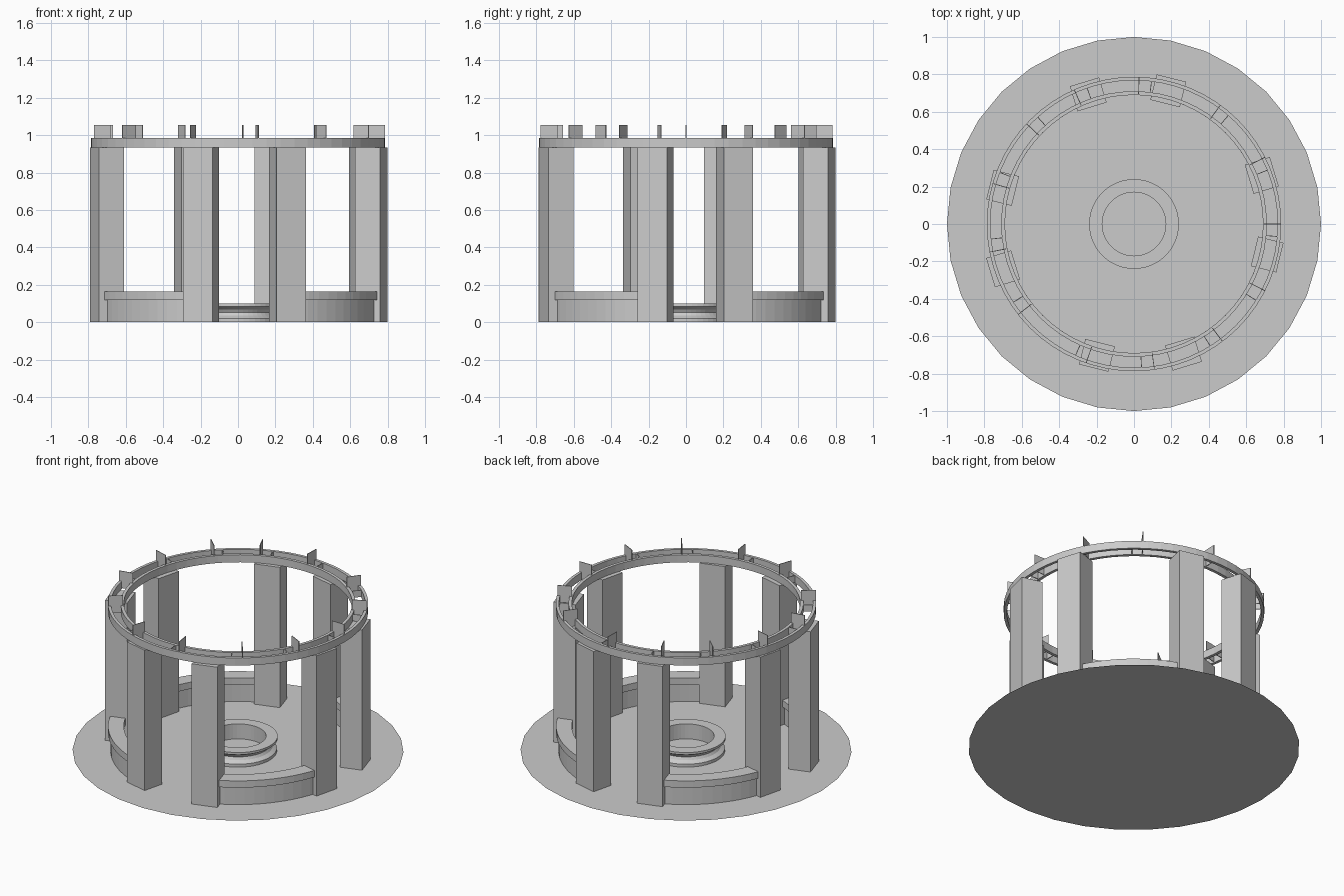
import bpy, bmesh
from math import sin, cos, pi, radians, atan2
from mathutils import Matrix, Vector

cube = bpy.data.objects.get("Cube")
if cube:
    bpy.data.objects.remove(cube, do_unlink=True)

grey = bpy.data.materials.new("plain_grey")
grey.use_nodes = True
tone = (0.6, 0.6, 0.6, 1)
grey.diffuse_color = tone
grey.node_tree.nodes["Principled BSDF"].inputs["Base Color"].default_value = tone


def finish(name, bm):
    """Turn a bmesh into a grey object."""
    mesh = bpy.data.meshes.new(name)
    bm.to_mesh(mesh)
    bm.free()
    mesh.materials.append(grey)
    obj = bpy.data.objects.new(name, mesh)
    bpy.context.collection.objects.link(obj)
    return obj


def box(name, size, centre, turn):
    bm = bmesh.new()
    bmesh.ops.create_cube(bm, size=1)
    place = Matrix.Translation(centre) @ Matrix.Rotation(turn, 4, "Z")
    bm.transform(place @ Matrix.Diagonal((*size, 1)))
    return finish(name, bm)


def sweep(name, profile, start=0, end=360, steps=64):
    """Sweep a closed (radius, height) profile around z, with caps on arcs."""
    bm = bmesh.new()
    full = end - start >= 360
    rows = []
    for i in range(steps if full else steps + 1):
        a = radians(start + (end - start) * i / steps)
        rows.append([bm.verts.new((r * cos(a), r * sin(a), z)) for r, z in profile])
    count = len(profile)
    for i in range(steps):
        here, there = rows[i], rows[(i + 1) % len(rows)]
        for j in range(count):
            k = (j + 1) % count
            bm.faces.new((here[j], there[j], there[k], here[k]))
    if not full:
        bm.faces.new(rows[0])
        bm.faces.new(rows[-1])
    bmesh.ops.recalc_face_normals(bm, faces=bm.faces)
    return finish(name, bm)


def radial_plate(name, angle, inner, outer, low, high, thick=0.004):
    a, r = radians(angle), (inner + outer) / 2
    box(name, (outer - inner, thick, high - low),
        (r * cos(a), r * sin(a), (low + high) / 2), a)


# Ground disc
bm = bmesh.new()
bmesh.ops.create_circle(bm, cap_ends=True, radius=1, segments=32)
finish("ground_disc", bm)

# Upright pillars: middle of the outer face, and the facing angle
pillars = [
    (0.75, 0.28, 17), (0.20, 0.78, 76), (-0.265, 0.76, 107), (-0.77, 0.21, 166),
    (-0.767, -0.26, 197), (-0.215, -0.77, 256), (0.285, -0.76, 287), (0.78, -0.18, 346),
]
depth, width, tall = 0.14, 0.163, 0.935
for x, y, facing in pillars:
    a = radians(facing)
    out = Vector((cos(a), sin(a), 0))
    box("pillar", (depth, width, tall),
        Vector((x, y, tall / 2)) - out * depth / 2, a)

# Curved benches with an overhanging seat slab, in the wide gaps
for quarter in range(4):
    start, end = 20 + 90 * quarter, 74 + 90 * quarter
    sweep("bench", [(0.705, 0), (0.77, 0), (0.77, 0.12), (0.785, 0.12), (0.785, 0.165),
                    (0.69, 0.165), (0.69, 0.12), (0.705, 0.12)], start, end, 12)

# Spool shaped central basin
sweep("central_basin", [(0.17, 0), (0.235, 0), (0.235, 0.02), (0.21, 0.035), (0.2, 0.052),
                        (0.21, 0.068), (0.235, 0.083), (0.24, 0.085), (0.24, 0.1),
                        (0.17, 0.1)], steps=48)

# Two concentric top rings
for name, inner, outer in (("outer_ring", 0.768, 0.787), ("inner_ring", 0.69, 0.71)):
    sweep(name, [(inner, 0.935), (outer, 0.935), (outer, 0.985), (inner, 0.985)])

# Fins standing on the rings, with struts tying the rings together
for angle in (0, 27, 54, 88, 114, 137, 164, 191, 218, 251, 278, 307, 333):
    radial_plate("fin", angle, 0.695, 0.785, 0.985, 1.053)
    radial_plate("strut", angle, 0.70, 0.775, 0.94, 0.985)
    radial_plate("strut", angle - 5, 0.70, 0.775, 0.94, 0.985)
